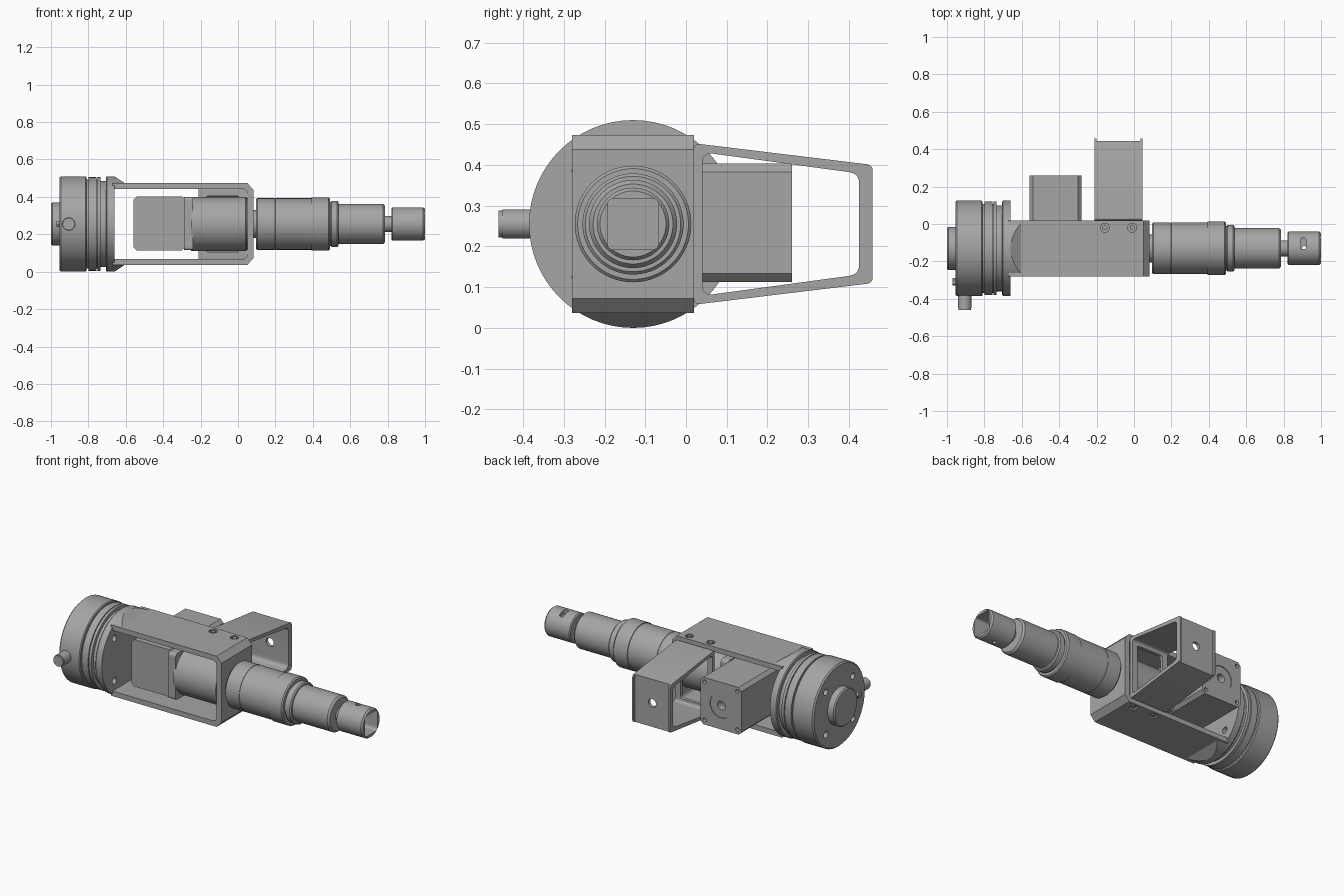
import bpy, bmesh, math
from mathutils import Vector, Matrix

if "Cube" in bpy.data.objects:
    bpy.data.objects.remove(bpy.data.objects["Cube"])

grey = bpy.data.materials.new("machined grey")
grey.use_nodes = True
GREY = (0.38, 0.38, 0.38, 1)
grey.diffuse_color = GREY
grey.node_tree.nodes["Principled BSDF"].inputs["Base Color"].default_value = GREY

CY, CZ = -0.13, 0.255           # spindle axis


def finish(name, bm):
    bmesh.ops.recalc_face_normals(bm, faces=bm.faces)
    mesh = bpy.data.meshes.new(name)
    bm.to_mesh(mesh)
    bm.free()
    mesh.materials.append(grey)
    obj = bpy.data.objects.new(name, mesh)
    bpy.context.collection.objects.link(obj)
    return obj


def activate(obj):
    bpy.ops.object.select_all(action='DESELECT')
    obj.select_set(True)
    bpy.context.view_layer.objects.active = obj


def smooth(obj):
    activate(obj)
    bpy.ops.object.shade_smooth_by_angle(angle=math.radians(30))


def rounded(points, radius, steps=5):
    """Round every corner of a closed profile."""
    out = []
    for i, p in enumerate(points):
        p = Vector(p)
        a = p + (Vector(points[i - 1]) - p).normalized() * radius
        b = p + (Vector(points[(i + 1) % len(points)]) - p).normalized() * radius
        for k in range(steps + 1):
            t = k / steps
            out.append(a * (1 - t) ** 2 + p * 2 * t * (1 - t) + b * t * t)
    return out


def prism(name, points, axis, lo, hi):
    """Extrude a profile: (x, z) along y, or (y, z) along x."""
    bm = bmesh.new()
    place = (lambda u, v: (u, lo, v)) if axis == 'y' else (lambda u, v: (lo, u, v))
    face = bm.faces.new([bm.verts.new(place(*p)) for p in points])
    ext = bmesh.ops.extrude_face_region(bm, geom=[face])
    shift = Vector((0, hi - lo, 0)) if axis == 'y' else Vector((hi - lo, 0, 0))
    bmesh.ops.translate(bm, vec=shift, verts=[v for v in ext["geom"] if isinstance(v, bmesh.types.BMVert)])
    return finish(name, bm)


def rect(u0, u1, v0, v1):
    return [(u0, v0), (u1, v0), (u1, v1), (u0, v1)]


def lathe(name, profile):
    """Revolve (x, radius) points about the spindle axis."""
    bm = bmesh.new()
    n = 64
    rings = []
    for x, r in profile:
        rings.append([bm.verts.new((x, CY + r * math.cos(2 * math.pi * k / n),
                                    CZ + r * math.sin(2 * math.pi * k / n))) for k in range(n)])
    for a, b in zip(rings, rings[1:]):
        for k in range(n):
            bm.faces.new((a[k], a[(k + 1) % n], b[(k + 1) % n], b[k]))
    bm.faces.new(rings[0])
    bm.faces.new(rings[-1])
    obj = finish(name, bm)
    smooth(obj)
    return obj


def rod(name, centre, axis, length, radius, radius2=None, sides=32):
    bm = bmesh.new()
    rot = Vector((0, 0, 1)).rotation_difference(Vector(axis)).to_matrix().to_4x4()
    bmesh.ops.create_cone(bm, cap_ends=True, segments=sides, radius1=radius,
                          radius2=radius if radius2 is None else radius2, depth=length,
                          matrix=Matrix.Translation(centre) @ rot)
    obj = finish(name, bm)
    smooth(obj)
    return obj


def combine(obj, tool, operation='DIFFERENCE'):
    mod = obj.modifiers.new("cut", 'BOOLEAN')
    mod.operation, mod.object, mod.solver = operation, tool, 'EXACT'
    activate(obj)
    bpy.ops.object.modifier_apply(modifier=mod.name)
    bpy.data.objects.remove(tool)
    smooth(obj)


X, Y, Z = (1, 0, 0), (0, 1, 0), (0, 0, 1)

# Grooved mounting drum with its rear boss
drum = lathe("mounting_drum", [
    (-0.955, 0.247), (-0.947, 0.255), (-0.815, 0.255), (-0.81, 0.25), (-0.81, 0.238),
    (-0.80, 0.238), (-0.80, 0.25), (-0.757, 0.25), (-0.757, 0.238), (-0.752, 0.238),
    (-0.752, 0.25), (-0.735, 0.25), (-0.735, 0.23), (-0.705, 0.23), (-0.705, 0.25),
    (-0.70, 0.255), (-0.66, 0.255)])
for k in range(4):
    a = math.radians(45 + 90 * k)
    y, z = CY + 0.185 * math.cos(a), CZ + 0.185 * math.sin(a)
    for x in (-0.955, -0.66):
        combine(drum, rod("bolt_hole", (x, y, z), X, 0.06, 0.02, sides=20))
lathe("rear_boss", [(-1, 0.108), (-0.993, 0.115), (-0.94, 0.115)])
rod("locating_pin", (-0.955, -0.31, CZ), X, 0.03, 0.02, sides=6)
rod("side_peg_collar", (-0.905, -0.40, CZ), Y, 0.10, 0.036)
rod("side_peg", (-0.905, -0.425, CZ), Y, 0.07, 0.033)

# Open box frame with chamfered front end
frame = prism("box_frame", [(-0.67, 0.037), (0.05, 0.037), (0.083, 0.072),
                            (0.083, 0.438), (0.05, 0.473), (-0.67, 0.473)], 'y', -0.28, 0.02)
opening = rounded([(-0.9, 0.068), (0.05, 0.068), (0.05, 0.442), (-0.9, 0.442)], 0.03)
combine(frame, prism("frame_opening", opening, 'y', -0.5, 0.5))
for x in (-0.155, -0.01):
    for z in (0.037, 0.473):
        combine(frame, rod("screw_seat", (x, -0.02, z), Z, 0.03, 0.024, sides=24))
        rod("frame_screw", (x, -0.02, z + (0.008 if z < CZ else -0.008)), Z, 0.016, 0.014, sides=6)

# Ramped webs joining frame and drum, trimmed to the drum radius
for side, label in ((1, "upper"), (-1, "lower")):
    ramp = prism(label + "_ramp", [(-0.68, CZ + side * 0.19), (-0.605, CZ + side * 0.19),
                                   (-0.605, CZ + side * 0.218), (-0.66, CZ + side * 0.255),
                                   (-0.68, CZ + side * 0.255)], 'y', -0.28, 0.02)
    combine(ramp, rod("trim", (-0.6, CY, CZ), X, 0.4, 0.255, sides=64), 'INTERSECT')

# Motor block lying across the frame
c = 0.02
motor = prism("motor_block", [
    (-0.56 + c, 0.113), (-0.28 - c, 0.113), (-0.28, 0.113 + c), (-0.28, 0.403 - c),
    (-0.28 - c, 0.403), (-0.56 + c, 0.403), (-0.56, 0.403 - c), (-0.56, 0.113 + c)],
    'y', -0.24, 0.26)
for sx in (-1, 1):
    for sz in (-1, 1):
        combine(motor, rod("corner_hole", (-0.42 + sx * 0.112, 0.26, 0.258 + sz * 0.117), Y, 0.05, 0.012, sides=16))
combine(motor, rod("motor_recess", (-0.42, 0.26, 0.258), Y, 0.01, 0.075))
combine(motor, rod("motor_bore", (-0.42, 0.26, 0.258), Y, 0.1, 0.027))

# Gear housing: square adapter then a cylinder inside the frame
prism("gear_adapter", rounded(rect(-0.265, 0.005, 0.115, 0.40), 0.02), 'x', -0.29, -0.24)
lathe("gear_cylinder", [(-0.25, 0.145), (0.04, 0.145), (0.045, 0.14), (0.06, 0.14)])

# Trapezoid bracket behind the frame, with thin raised rims
def trapezoid(y0, y1, half0, half1):
    return [(y0, CZ - half0), (y1, CZ - half1), (y1, CZ + half1), (y0, CZ + half0)]

outer = rounded(trapezoid(0.02, 0.458, 0.198, 0.145), 0.014)
bracket = prism("rear_bracket", outer, 'x', -0.21, 0.046)
skin = prism("rim_recess", trapezoid(0.445, 0.6, 0.4, 0.4), 'x', -0.20, 0.036)
combine(bracket, skin)
inner = rounded(trapezoid(0.041, 0.425, 0.176, 0.124), 0.025)
combine(bracket, prism("bracket_opening", inner, 'x', -0.5, 0.5))
combine(bracket, prism("bracket_window", rounded(rect(-0.175, 0.01, 0.105, 0.405), 0.02), 'y', 0, 0.1))
combine(bracket, rod("bracket_hole", (-0.08, 0.44, CZ), Y, 0.1, 0.026))

# Stepped spindle
lathe("spindle_neck", [(0.07, 0.075), (0.105, 0.075)])
lathe("spindle_body", [
    (0.095, 0.13), (0.103, 0.138), (0.195, 0.138), (0.196, 0.136), (0.199, 0.136), (0.20, 0.138),
    (0.392, 0.138), (0.392, 0.143), (0.485, 0.143), (0.492, 0.136), (0.492, 0.118),
    (0.497, 0.118), (0.50, 0.124), (0.53, 0.124), (0.537, 0.117), (0.537, 0.108),
    (0.775, 0.108), (0.787, 0.098), (0.787, 0.043), (0.83, 0.043)])

# Drive socket at the tip
socket = lathe("drive_socket", [(0.82, 0.083), (0.826, 0.089), (0.99, 0.089), (1.0, 0.081)])
combine(socket, prism("socket_cavity", rounded(rect(CY - 0.063, CY + 0.063, CZ - 0.063, CZ + 0.063), 0.018),
                      'x', 0.88, 1.1))
slot = rounded(rect(0.89, 0.92, -0.135, -0.075), 0.012)
cutter = prism("slot", slot, 'x', 0.25, 0.4)
# Turn the slot profile so that it cuts straight down
cutter.data.transform(Matrix(((0, 1, 0, 0), (0, 0, 1, 0), (1, 0, 0, 0), (0, 0, 0, 1))))
combine(socket, cutter)
combine(socket, rod("pin_hole", (0.91, CY, 0.17), Z, 0.1, 0.012, sides=16))
